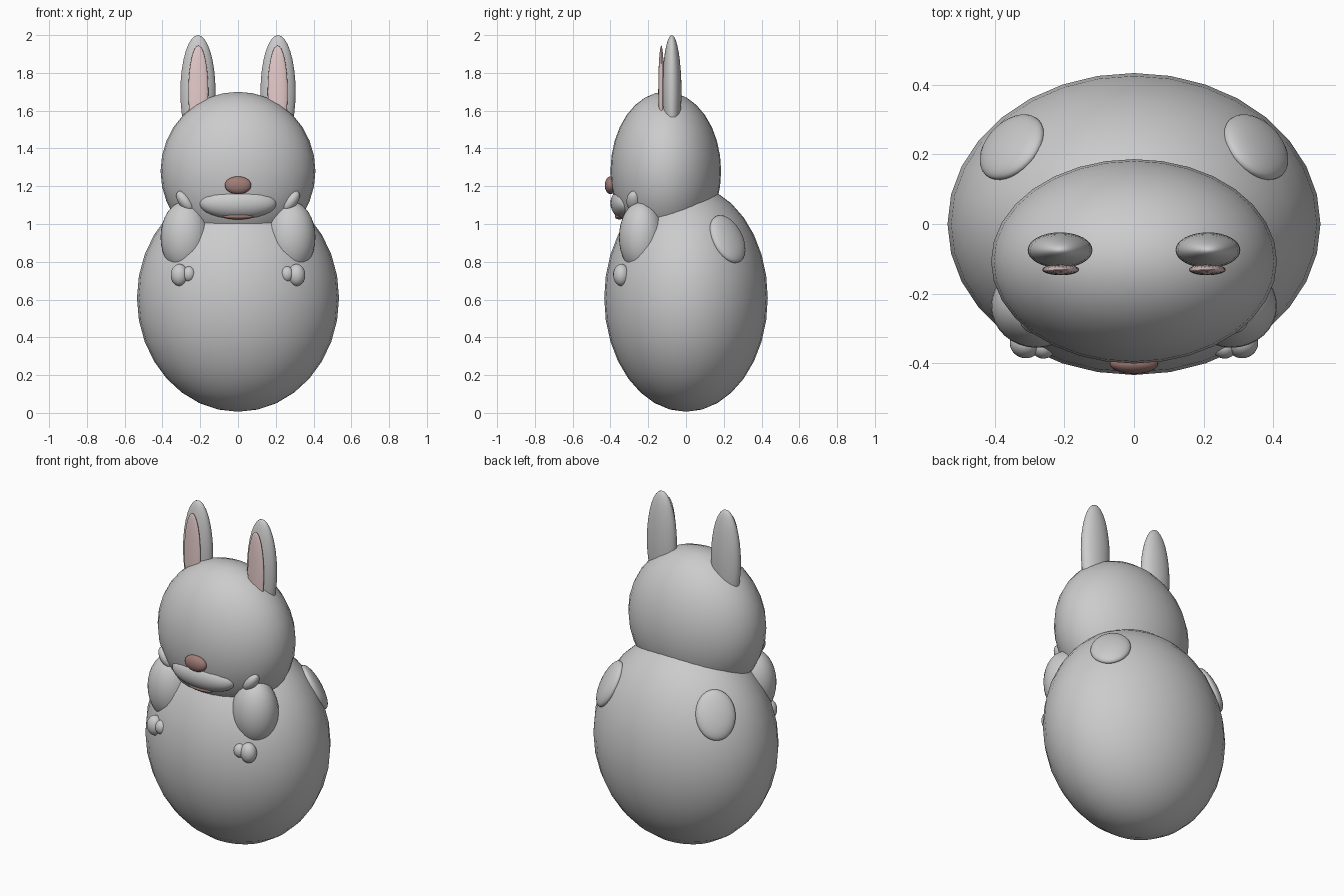
import bpy
from mathutils import Matrix, Vector

if "Cube" in bpy.data.objects:
    bpy.data.objects.remove(bpy.data.objects["Cube"])


def material(name, colour):
    m = bpy.data.materials.new(name)
    m.diffuse_color = (*colour, 1)
    m.use_nodes = True
    m.node_tree.nodes["Principled BSDF"].inputs["Base Color"].default_value = m.diffuse_color
    return m


pink = material("pink", (0.80, 0.60, 0.60))
brown = material("brown", (0.36, 0.20, 0.18))


def ellipsoid(name, centre, radii, rot=(0, 0, 0), mat=None):
    bpy.ops.mesh.primitive_uv_sphere_add(segments=32, ring_count=16, radius=1,
                                         location=centre, rotation=rot)
    ob = bpy.context.object
    ob.name = name
    ob.scale = radii
    bpy.ops.object.shade_smooth()
    if mat:
        ob.data.materials.append(mat)
    return ob


# Body and head
ellipsoid("body", (0, 0, 0.608), (0.535, 0.433, 0.602))
ellipsoid("head", (0, -0.107, 1.28), (0.41, 0.293, 0.42))

# Face
ellipsoid("muzzle", (0, -0.32, 1.11), (0.205, 0.08, 0.085))
ellipsoid("nose", (0, -0.40, 1.205), (0.07, 0.03, 0.047), mat=brown)
ellipsoid("mouth", (0, -0.352, 1.04), (0.08, 0.025, 0.016), mat=brown)

for s, side in ((-1, "left"), (1, "right")):
    # Ears
    ellipsoid(f"ear_{side}", (s * 0.212, -0.075, 1.70), (0.093, 0.051, 0.30))
    ellipsoid(f"inner_ear_{side}", (s * 0.21, -0.131, 1.70),
              (0.053, 0.016, 0.245), mat=pink)
    # Cheeks
    ellipsoid(f"cheek_{side}", (s * 0.28, -0.275, 1.12),
              (0.034, 0.04, 0.064), rot=(0, s * 0.65, 0))
    # Arms and paws
    ellipsoid(f"arm_{side}", (s * 0.28, -0.235, 0.93), (0.13, 0.12, 0.19))
    ellipsoid(f"paw_{side}", (s * 0.31, -0.342, 0.73), (0.046, 0.043, 0.058))
    ellipsoid(f"thumb_{side}", (s * 0.26, -0.353, 0.735), (0.035, 0.033, 0.041))
    # Back pads lying flat on the body surface
    normal = Vector((s * 0.64, 0.61, 0.45)).normalized()
    across = Vector((0, 0, 1)).cross(normal).normalized()
    up = normal.cross(across)
    turn = Matrix((across, up, normal)).transposed().to_euler()
    ellipsoid(f"back_pad_{side}", (s * 0.35, 0.22, 0.92),
              (0.11, 0.14, 0.042), rot=turn)
